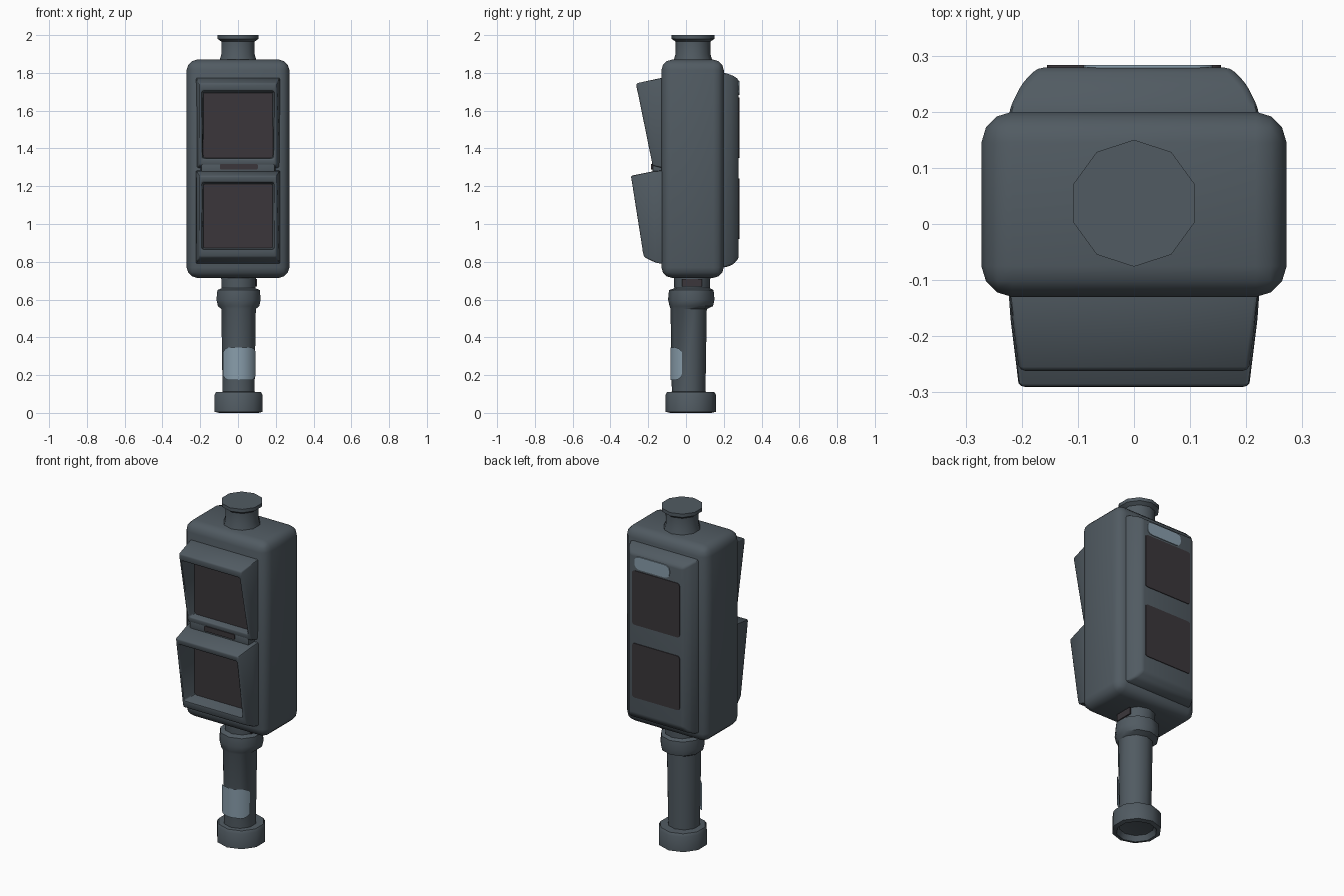
import bpy, bmesh, math
from mathutils import Vector

if "Cube" in bpy.data.objects:
    bpy.data.objects.remove(bpy.data.objects["Cube"])


def material(name, rgb):
    m = bpy.data.materials.new(name)
    m.diffuse_color = (*rgb, 1)
    m.use_nodes = True
    m.node_tree.nodes["Principled BSDF"].inputs["Base Color"].default_value = m.diffuse_color
    return m


GREY = material("slate grey", (0.082, 0.104, 0.122))
DARK = material("dark lens", (0.043, 0.037, 0.043))
PALE = material("pale blue grey", (0.25, 0.34, 0.41))


def finish(bm, name, mat, angle=40):
    bmesh.ops.recalc_face_normals(bm, faces=bm.faces)
    me = bpy.data.meshes.new(name)
    bm.to_mesh(me)
    bm.free()
    me.materials.append(mat)
    me.shade_smooth()
    me.set_sharp_from_angle(angle=math.radians(angle))
    ob = bpy.data.objects.new(name, me)
    bpy.context.collection.objects.link(ob)
    return ob


def skin(bm, rings, cap_start=True, cap_end=True):
    """Join rings of points with quads."""
    vs = [[bm.verts.new(p) for p in r] for r in rings]
    n = len(vs[0])
    for a, b in zip(vs, vs[1:]):
        for i in range(n):
            j = (i + 1) % n
            bm.faces.new((a[i], a[j], b[j], b[i]))
    if cap_start:
        bm.faces.new(vs[0])
    if cap_end:
        bm.faces.new(vs[-1])


def rect(hx, top, bottom):
    """Rectangle ring: half width, (y, z) of top edge, (y, z) of bottom edge."""
    return [(-hx, *bottom), (hx, *bottom), (hx, *top), (-hx, *top)]


def shell(name, rings, width, segs=2, angle=40):
    """Lofted rectangular shell with softened edges."""
    bm = bmesh.new()
    skin(bm, rings)
    bmesh.ops.bevel(bm, geom=bm.edges[:], offset=width, segments=segs,
                    profile=0.5, affect='EDGES', clamp_overlap=True)
    return finish(bm, name, GREY, angle)


def plate(name, x0, x1, z0, z1, y, mat, radius=0.015, thick=0.008):
    """Thin rounded plate centred on plane y."""
    bm = bmesh.new()
    a, b = y - thick / 2, y + thick / 2
    skin(bm, [[(x0, t, z0), (x1, t, z0), (x1, t, z1), (x0, t, z1)] for t in (a, b)])
    long_edges = [e for e in bm.edges if abs(e.verts[0].co.y - e.verts[1].co.y) > thick / 2]
    bmesh.ops.bevel(bm, geom=long_edges, offset=radius, segments=3, profile=0.5, affect='EDGES')
    return finish(bm, name, mat, 30)


def lathe(name, profile, sides=10, cx=0.0):
    """Turned part; profile rows are z, radius, centre y."""
    bm = bmesh.new()
    skin(bm, [[(cx + r * math.cos(math.tau * (i + .5) / sides),
                cy + r * math.sin(math.tau * (i + .5) / sides), z)
               for i in range(sides)] for z, r, cy in profile])
    return finish(bm, name, GREY, 42)


# Main housing
shell("housing", [rect(0.272, (-0.13, 1.87), (-0.13, 0.715)),
                  rect(0.272, (0.20, 1.87), (0.20, 0.715))], 0.055, 3)

# Raised back door with two windows and a label
shell("back_door", [rect(0.225, (0.15, 1.80), (0.15, 0.77)),
                    rect(0.222, (0.205, 1.80), (0.205, 0.77)),
                    rect(0.20, (0.25, 1.785), (0.25, 0.785)),
                    rect(0.172, (0.279, 1.765), (0.279, 0.82))], 0.012)
for label, z0, z1 in (("upper", 1.35, 1.67), ("lower", 0.92, 1.24)):
    plate(label + "_back_window", -0.155, 0.155, z0, z1, 0.279, DARK)
plate("back_label", -0.09, 0.14, 1.682, 1.757, 0.279, PALE, 0.03)

# Front hoods: outer back, outer front, inner front, inner back
shell("upper_hood", [rect(0.225, (-0.10, 1.78), (-0.10, 1.29)),
                     rect(0.205, (-0.262, 1.745), (-0.178, 1.31)),
                     rect(0.190, (-0.260, 1.705), (-0.182, 1.345)),
                     rect(0.184, (-0.137, 1.695), (-0.137, 1.35))], 0.012)
shell("lower_hood", [rect(0.225, (-0.10, 1.285), (-0.10, 0.785)),
                     rect(0.220, (-0.17, 1.28), (-0.16, 0.795)),
                     rect(0.205, (-0.292, 1.255), (-0.222, 0.825)),
                     rect(0.190, (-0.285, 1.22), (-0.232, 0.868)),
                     rect(0.184, (-0.137, 1.212), (-0.137, 0.872))], 0.012)
plate("upper_front_lens", -0.184, 0.184, 1.35, 1.697, -0.139, DARK)
plate("lower_front_lens", -0.184, 0.184, 0.872, 1.214, -0.139, DARK)

# Bridge and slot between the hoods
shell("hood_bridge", [rect(0.20, (-0.10, 1.34), (-0.10, 1.26)),
                      rect(0.195, (-0.178, 1.335), (-0.178, 1.265))], 0.01)
plate("bridge_slot", -0.095, 0.105, 1.288, 1.318, -0.180, DARK, 0.008)

# Cap on top
lathe("top_cap", [(1.83, 0.105, 0.037), (1.875, 0.10, 0.037), (1.90, 0.092, 0.037),
                  (1.965, 0.092, 0.037), (1.98, 0.113, 0.037), (2.0, 0.113, 0.037)])

# Post with flared foot, collar and neck; hollow underside
lathe("post", [(0.035, 0.07, 0.025), (0.03, 0.095, 0.025), (0.0, 0.11, 0.025),
               (0.006, 0.134, 0.025), (0.095, 0.134, 0.025), (0.11, 0.125, 0.025),
               (0.112, 0.089, 0.014), (0.55, 0.096, 0.014), (0.565, 0.115, 0.028),
               (0.60, 0.123, 0.028), (0.65, 0.118, 0.028), (0.66, 0.094, 0.032),
               (0.74, 0.098, 0.032)], cx=0.003)

# Dark inset on the side of the neck
bm = bmesh.new()
skin(bm, [[(x, -0.02, 0.668), (x, 0.085, 0.668), (x, 0.085, 0.708), (x, -0.02, 0.708)]
          for x in (0.093, 0.101)])
finish(bm, "neck_inset", DARK)

# Curved label wrapped round the front of the post
bm = bmesh.new()
cols = []
for i in range(-6, 7):
    a = math.radians(6 + i * 10.5)
    inset = 0.022 if abs(i) == 6 else 0.006 if abs(i) == 5 else 0
    d = Vector((math.sin(a), -math.cos(a), 0))
    cols.append([bm.verts.new(Vector((0.003, 0.014, z)) + d * 0.097)
                 for z in (0.175 + inset, 0.345 - inset)])
for a, b in zip(cols, cols[1:]):
    bm.faces.new((a[0], b[0], b[1], a[1]))
finish(bm, "post_label", PALE)
